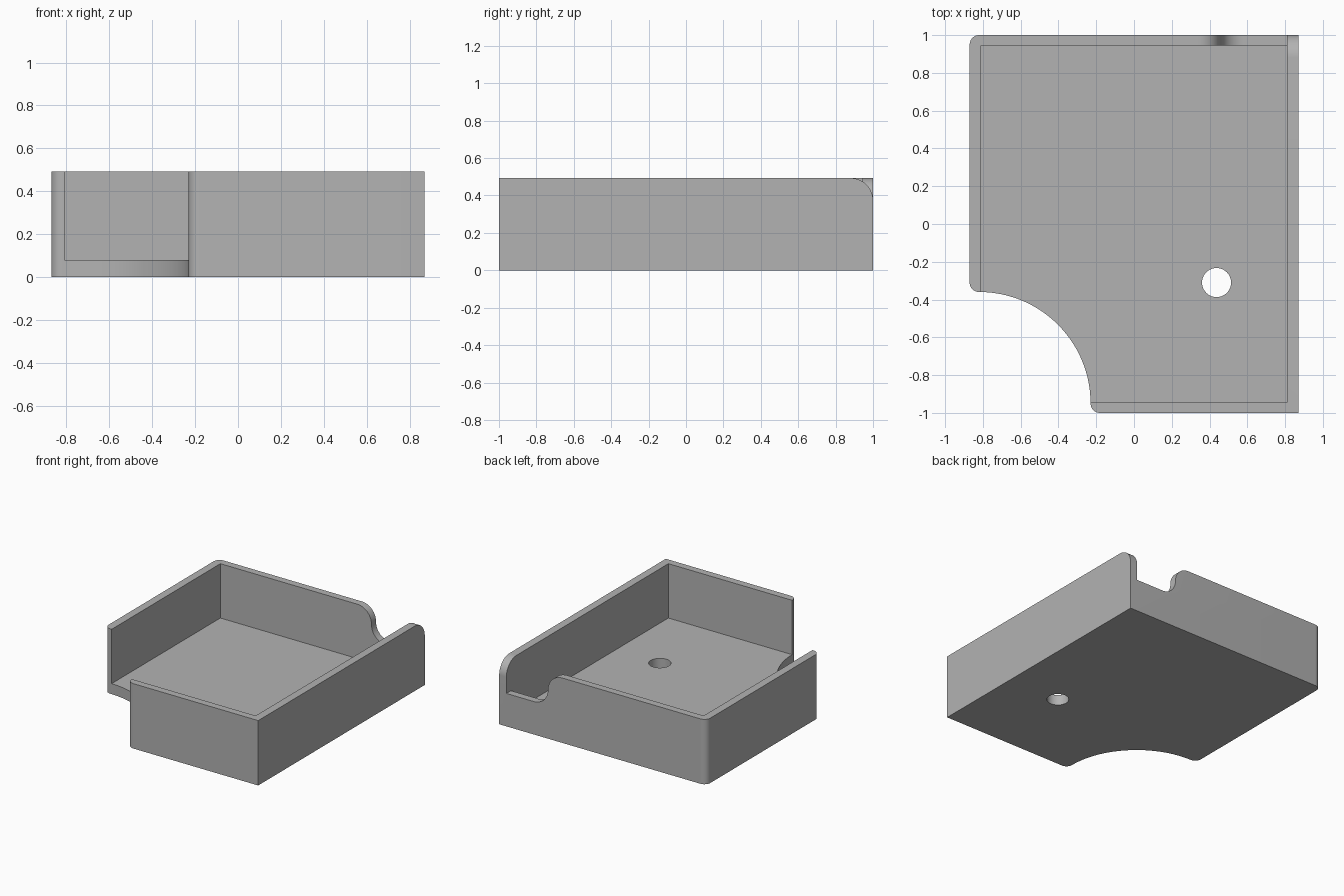
import bpy, bmesh
from math import sin, cos, radians

default = bpy.data.objects.get("Cube")
if default:
    bpy.data.objects.remove(default, do_unlink=True)

W, D, H = 0.87, 1.0, 0.493        # half width, half depth, height
IX, IY, FLOOR = 0.81, 0.945, 0.08  # cavity half sizes and floor thickness

grey = bpy.data.materials.new("light grey plastic")
grey.use_nodes = True
colour = (0.45, 0.45, 0.45, 1)
grey.diffuse_color = colour
grey.node_tree.nodes["Principled BSDF"].inputs["Base Color"].default_value = colour


def arc(cx, cy, r, start, end, steps=12):
    angles = [radians(start + (end - start) * i / steps) for i in range(steps + 1)]
    return [(cx + r * cos(a), cy + r * sin(a)) for a in angles]


def prism(name, outline, place, low, high):
    """Extrude a 2D outline from low to high; place maps (u, v, depth) to xyz."""
    bm = bmesh.new()
    base = [bm.verts.new(place(u, v, low)) for u, v in outline]
    face = bm.faces.new(base)
    top = bmesh.ops.extrude_face_region(bm, geom=[face])["geom"]
    shift = [b - a for a, b in zip(place(0, 0, low), place(0, 0, high))]
    bmesh.ops.translate(bm, vec=shift, verts=[g for g in top if isinstance(g, bmesh.types.BMVert)])
    bmesh.ops.recalc_face_normals(bm, faces=bm.faces)
    mesh = bpy.data.meshes.new(name)
    bm.to_mesh(mesh)
    bm.free()
    mesh.materials.append(grey)
    obj = bpy.data.objects.new(name, mesh)
    bpy.context.collection.objects.link(obj)
    return obj


def upright(u, v, d):
    return (u, v, d)


def along_y(u, v, d):
    return (u, d, v)


def along_x(u, v, d):
    return (d, u, v)


# Tray body: square right corners, one rounded back corner, scooped front corner
r = 0.05
scoop_x, scoop_y, scoop_r = -W + r, -D + r, 0.59
outline = [(W, -D), (W, D)]
outline += arc(-W + r, D - r, r, 90, 180)
outline += arc(-W + r, scoop_y + scoop_r + r, r, 180, 270)
outline += arc(scoop_x, scoop_y, scoop_r, 90, 0, 40)[1:]
outline += arc(scoop_x + scoop_r + r, -D + r, r, 180, 270)[1:]
tray = prism("tray", outline, upright, 0, H)

# Inner cavity
cavity = prism("cavity_cutter", [(-IX, -IY), (IX, -IY), (IX, IY), (-IX, IY)], upright, FLOOR, 1)

# Notch in the back wall with an S-shaped side
nx, nr, nb = 0.46, 0.12, 0.25
notch_outline = [(IX, nb)] + arc(nx + nr, nb + nr, nr, 270, 180)
notch_outline += arc(nx - nr, H - nr, nr, 0, 90) + [(nx - nr, 0.7), (IX, 0.7)]
notch = prism("notch_cutter", notch_outline, along_y, 0.9, 1.1)

# Rounded top back corner of the side wall
round_outline = arc(D - nr, H - nr, nr, 0, 90, 16)
round_outline += [(D - nr, 0.7), (1.2, 0.7), (1.2, H - nr)]
rounding = prism("rounding_cutter", round_outline, along_x, 0.78, 1)

# Hole through the floor
hole = prism("hole_cutter", arc(0.437, -0.31, 0.077, 0, 360, 40)[:-1], upright, -0.2, 0.3)

bpy.context.view_layer.objects.active = tray
for cutter in (cavity, notch, rounding, hole):
    cutter.hide_render = True
    mod = tray.modifiers.new(cutter.name, "BOOLEAN")
    mod.operation = "DIFFERENCE"
    mod.solver = "EXACT"
    mod.object = cutter
    bpy.ops.object.modifier_apply(modifier=mod.name)
    bpy.data.objects.remove(cutter, do_unlink=True)

bpy.ops.object.select_all(action="DESELECT")
tray.select_set(True)
bpy.ops.object.shade_smooth_by_angle(angle=radians(30))
